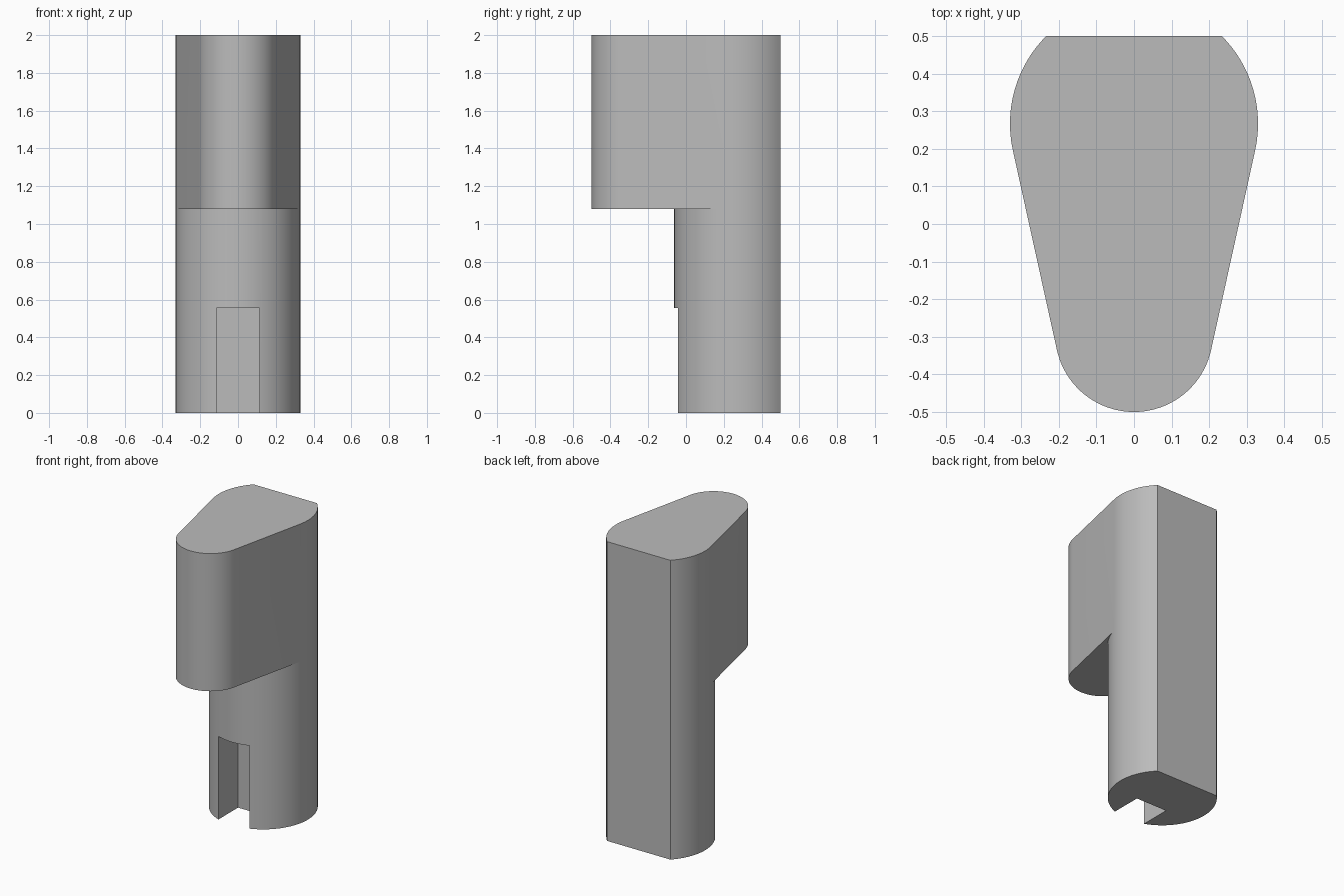
import bpy
import bmesh
from math import asin, cos, sin, pi

cube = bpy.data.objects.get("Cube")
if cube:
    bpy.data.objects.remove(cube)

STEM_R, STEM_Y = 0.33, 0.267
NOSE_R, NOSE_Y = 0.21, -0.29
BACK_Y, HEAD_Z, TOP_Z = 0.5, 1.08, 2.0
back_angle = asin((BACK_Y - STEM_Y) / STEM_R)
tangent = -asin((STEM_R - NOSE_R) / (STEM_Y - NOSE_Y))

grey = bpy.data.materials.new("plain grey")
grey.use_nodes = True
grey.diffuse_color = (0.5, 0.5, 0.5, 1)
grey.node_tree.nodes["Principled BSDF"].inputs["Base Color"].default_value = grey.diffuse_color


def arc(radius, cy, start, end, steps):
    angles = [start + (end - start) * i / steps for i in range(steps + 1)]
    return [(radius * cos(a), cy + radius * sin(a)) for a in angles]


def prism(name, outline, z0, z1):
    bm = bmesh.new()
    base = bm.faces.new([bm.verts.new((x, y, z0)) for x, y in outline])
    top = bmesh.ops.extrude_face_region(bm, geom=[base])["geom"]
    verts = [v for v in top if isinstance(v, bmesh.types.BMVert)]
    bmesh.ops.translate(bm, verts=verts, vec=(0, 0, z1 - z0))
    bmesh.ops.recalc_face_normals(bm, faces=bm.faces)
    mesh = bpy.data.meshes.new(name)
    bm.to_mesh(mesh)
    bm.free()
    mesh.materials.append(grey)
    obj = bpy.data.objects.new(name, mesh)
    bpy.context.collection.objects.link(obj)
    return obj


def combine(target, other, operation):
    mod = target.modifiers.new(operation, "BOOLEAN")
    mod.object, mod.operation, mod.solver = other, operation, "EXACT"
    bpy.context.view_layer.objects.active = target
    bpy.ops.object.modifier_apply(modifier=mod.name)
    bpy.data.objects.remove(other)


# Shared rounded sides, cut flat at the back
left_side = arc(STEM_R, STEM_Y, tangent, back_angle, 16)
right_side = [(-x, y) for x, y in reversed(left_side)]

# Round stem with a flat back
stem_front = arc(STEM_R, STEM_Y, -pi - tangent, tangent, 40)[1:-1]
body = prism("stem_and_head", left_side + right_side + stem_front, 0, HEAD_Z)

# Tapered head with a rounded nose overhanging the front
nose = arc(NOSE_R, NOSE_Y, -pi - tangent, tangent, 40)
head = prism("head", left_side + right_side + nose, HEAD_Z, TOP_Z)
combine(body, head, "UNION")

# Open slot at the foot of the stem
slot_half, slot_back = 0.115, 0.165
slot = prism("slot_cutter", [(-slot_half, -0.3), (slot_half, -0.3),
                             (slot_half, slot_back), (-slot_half, slot_back)], -0.1, 0.555)
combine(body, slot, "DIFFERENCE")

bpy.ops.object.select_all(action="DESELECT")
body.select_set(True)
bpy.context.view_layer.objects.active = body
bpy.ops.object.shade_smooth_by_angle(angle=pi / 6)
